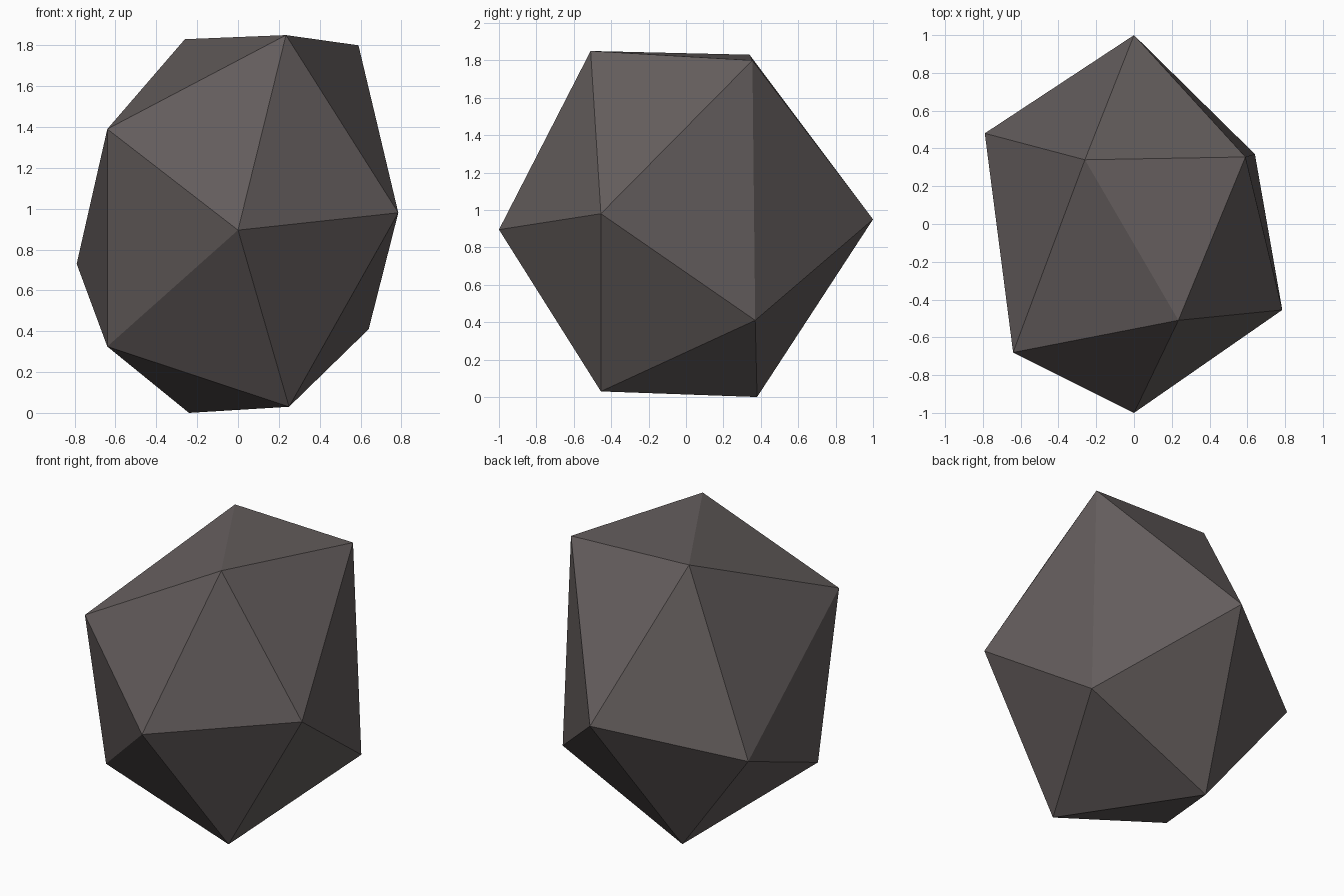
import bpy, bmesh

if "Cube" in bpy.data.objects:
    bpy.data.objects.remove(bpy.data.objects["Cube"])

# Dark stone colour
mat = bpy.data.materials.new("dark stone")
mat.diffuse_color = (0.125, 0.108, 0.107, 1)
mat.use_nodes = True
mat.node_tree.nodes["Principled BSDF"].inputs["Base Color"].default_value = mat.diffuse_color

# Rock: an irregular icosahedron, given as opposite corner pairs
corners = [
    (0, -1, 0.895), (0, 1, 0.95),              # front and back tips
    (0.235, -0.51, 1.85), (-0.24, 0.38, 0.0),  # top and base
    (0.785, -0.455, 0.98), (-0.79, 0.48, 0.73),
    (0.25, -0.455, 0.03), (-0.26, 0.34, 1.83),
    (-0.64, -0.68, 1.39), (0.64, 0.37, 0.41),
    (-0.64, -0.46, 0.325), (0.59, 0.355, 1.80),
]
bm = bmesh.new()
for c in corners:
    bm.verts.new(c)
bmesh.ops.convex_hull(bm, input=bm.verts[:])
bmesh.ops.recalc_face_normals(bm, faces=bm.faces[:])

mesh = bpy.data.meshes.new("rock")
bm.to_mesh(mesh)
bm.free()
mesh.materials.append(mat)
bpy.context.collection.objects.link(bpy.data.objects.new("rock", mesh))
